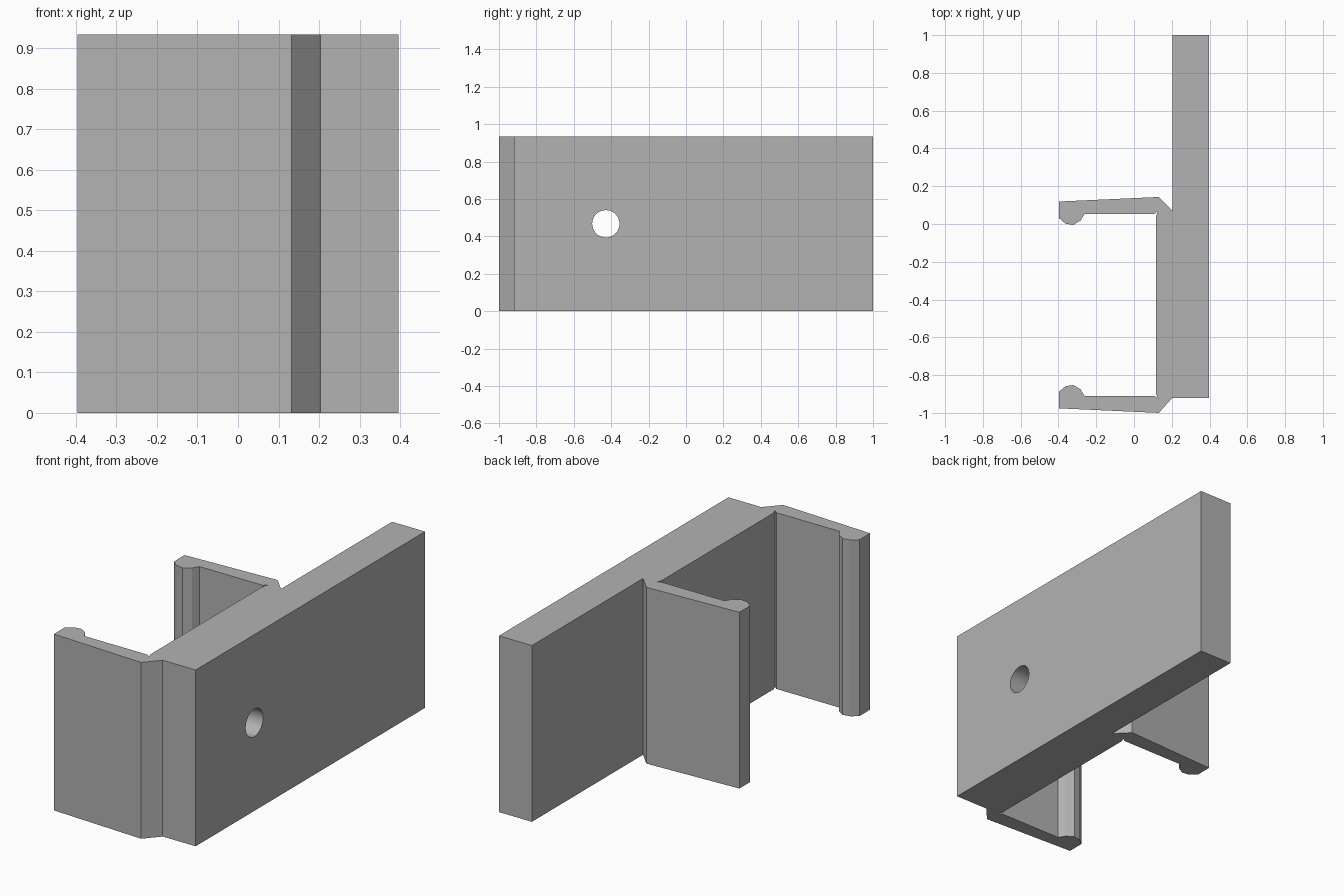
import bpy
import bmesh
import math

HEIGHT = 0.934
MID_Y = -0.4285  # mirror line between the two clip arms

cube = bpy.data.objects.get("Cube")
if cube:
    bpy.data.objects.remove(cube, do_unlink=True)

grey = bpy.data.materials.new("plain grey")
grey.use_nodes = True
colour = (0.45, 0.45, 0.45, 1)
grey.diffuse_color = colour
grey.node_tree.nodes["Principled BSDF"].inputs["Base Color"].default_value = colour


def extrude_profile(name, points, height):
    """Extrude a closed xy outline upward from the ground."""
    bm = bmesh.new()
    face = bm.faces.new([bm.verts.new((x, y, 0)) for x, y in points])
    made = bmesh.ops.extrude_face_region(bm, geom=[face])["geom"]
    top = [v for v in made if isinstance(v, bmesh.types.BMVert)]
    bmesh.ops.translate(bm, verts=top, vec=(0, 0, height))
    bmesh.ops.recalc_face_normals(bm, faces=bm.faces)
    mesh = bpy.data.meshes.new(name)
    bm.to_mesh(mesh)
    bm.free()
    mesh.materials.append(grey)
    obj = bpy.data.objects.new(name, mesh)
    bpy.context.collection.objects.link(obj)
    return obj


# Clip arm outline: outer slope, rounded hook, then the inner relief notch
arm = [(0.132, 0.143), (-0.396, 0.119), (-0.396, 0.03),
       (-0.363, 0.002), (-0.322, -0.005), (-0.283, 0.018), (-0.262, 0.053),
       (0.108, 0.053), (0.127, 0.068), (0.116, 0.04)]
lower_arm = [(x, 2 * MID_Y - y) for x, y in reversed(arm)]

# Back plate with both clip arms as one continuous section
plate = [(0.203, -0.92), (0.396, -0.92), (0.396, 1), (0.203, 1), (0.203, 0.07)]
bracket = extrude_profile("clip_bracket", arm + lower_arm + plate, HEIGHT)

# Round screw hole through the plate
bpy.ops.mesh.primitive_cylinder_add(
    vertices=48, radius=0.073, depth=1,
    location=(0.25, MID_Y, HEIGHT / 2), rotation=(0, math.pi / 2, 0))
cutter = bpy.context.object
cutter.name = "screw_hole_cutter"
cutter.data.materials.append(grey)
cutter.hide_render = True

hole = bracket.modifiers.new("screw hole", 'BOOLEAN')
hole.operation = 'DIFFERENCE'
hole.solver = 'EXACT'
hole.object = cutter

bpy.ops.object.select_all(action='DESELECT')
bracket.select_set(True)
bpy.context.view_layer.objects.active = bracket
bpy.ops.object.modifier_apply(modifier=hole.name)
bpy.data.objects.remove(cutter, do_unlink=True)
bpy.ops.object.shade_smooth_by_angle(angle=math.radians(25))
